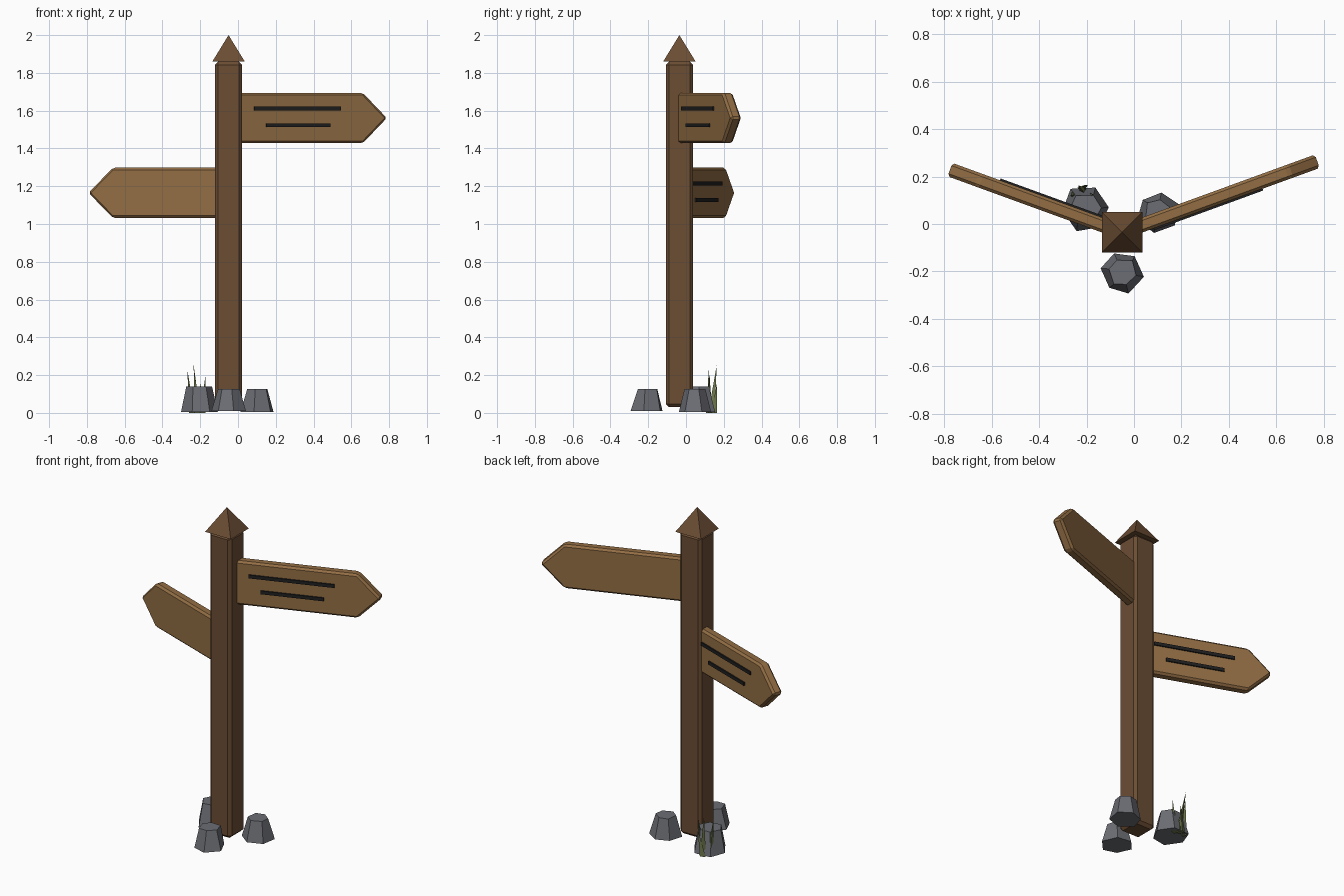
import bpy, bmesh, math, random
from mathutils import Vector, Matrix

if "Cube" in bpy.data.objects:
    bpy.data.objects.remove(bpy.data.objects["Cube"])

random.seed(4)
PX, PY = -0.05, -0.035          # post axis


def material(name, rgb):
    m = bpy.data.materials.new(name)
    m.diffuse_color = (*rgb, 1)
    m.use_nodes = True
    m.node_tree.nodes["Principled BSDF"].inputs["Base Color"].default_value = m.diffuse_color
    return m


POST = material("dark_wood", (0.15, 0.075, 0.034))
SIGN = material("light_wood", (0.29, 0.155, 0.058))
BAR = material("dark_paint", (0.014, 0.014, 0.014))
STONE = material("stone", (0.15, 0.155, 0.175))
GRASS = material("grass", (0.15, 0.18, 0.07))


def make(name, bm, mat, bevel=0):
    bmesh.ops.recalc_face_normals(bm, faces=bm.faces)
    me = bpy.data.meshes.new(name)
    bm.to_mesh(me)
    bm.free()
    me.materials.append(mat)
    ob = bpy.data.objects.new(name, me)
    bpy.context.collection.objects.link(ob)
    if bevel:
        mod = ob.modifiers.new("bevel", 'BEVEL')
        mod.width, mod.segments = bevel, 1
    return ob


def box(name, lo, hi, mat, bevel=0):
    bm = bmesh.new()
    lo, hi = Vector(lo), Vector(hi)
    bmesh.ops.create_cube(bm, size=1, matrix=Matrix.Translation((lo + hi) / 2)
                          @ Matrix.Diagonal((*(hi - lo), 1)))
    return make(name, bm, mat, bevel)


# Post with chamfered edges
box("post", (PX - 0.072, PY - 0.072, 0.03), (PX + 0.072, PY + 0.072, 1.86), POST, 0.017)

# Pyramid cap
bm = bmesh.new()
bmesh.ops.create_cone(bm, cap_ends=True, segments=4, radius1=0.086 * math.sqrt(2), radius2=0,
                      depth=0.14, matrix=Matrix.Translation((PX, PY, 1.93))
                      @ Matrix.Rotation(math.pi / 4, 4, 'Z'))
bmesh.ops.remove_doubles(bm, verts=bm.verts, dist=1e-5)
make("post_cap", bm, POST)


# Arrow boards, rotated about the post axis, with painted bars on one face
def arrow(name, z, degrees, shoulder, tip, bars):
    t, h = 0.03, 0.133
    bm = bmesh.new()
    outline = [(-0.07, -h), (shoulder, -h), (tip, 0), (shoulder, h), (-0.07, h)]
    face = bm.faces.new([bm.verts.new((u, -t, v)) for u, v in outline])
    ext = bmesh.ops.extrude_face_region(bm, geom=[face])
    bmesh.ops.translate(bm, vec=(0, 2 * t, 0),
                        verts=[g for g in ext['geom'] if isinstance(g, bmesh.types.BMVert)])
    parts = [make(name, bm, SIGN, 0.012)]
    for i, (u0, u1, v) in enumerate(bars):
        parts.append(box(f"{name}_bar_{i + 1}", (u0, -t - 0.008, v - 0.01),
                         (u1, -t + 0.004, v + 0.01), BAR))
    for ob in parts:
        ob.location = (PX, PY, z)
        ob.rotation_euler.z = math.radians(degrees)


arrow("upper_sign", 1.561, 20, 0.75, 0.885, [(0.132, 0.62, 0.05), (0.2, 0.56, -0.038)])
arrow("lower_sign", 1.165, 160, 0.645, 0.782, [(0.09, 0.56, 0.05), (0.16, 0.5, -0.038)])

# Six-sided stones around the foot
for i, (x, y, z0, z1, r, turn) in enumerate([(-0.05, -0.204, 0.01, 0.127, 0.09, 20),
                                             (0.1, 0.05, 0.005, 0.127, 0.088, 50),
                                             (-0.205, 0.065, 0.005, 0.14, 0.1, 35)]):
    bm = bmesh.new()
    bmesh.ops.create_cone(bm, cap_ends=True, segments=6, radius1=r, radius2=r * 0.66,
                          depth=z1 - z0, matrix=Matrix.Translation((x, y, (z0 + z1) / 2))
                          @ Matrix.Rotation(math.radians(turn), 4, 'Z'))
    for v in bm.verts:
        v.co += Vector((random.uniform(-1, 1), random.uniform(-1, 1), 0)) * 0.006
    make(f"stone_{i + 1}", bm, STONE)

# Grass blades behind the left stone
for i, (base, tip) in enumerate([((-0.25, 0.125, 0), (-0.268, 0.12, 0.23)),
                                 ((-0.21, 0.135, 0), (-0.235, 0.163, 0.255)),
                                 ((-0.19, 0.12, 0), (-0.172, 0.125, 0.2)),
                                 ((-0.22, 0.15, 0), (-0.195, 0.165, 0.16))]):
    bm = bmesh.new()
    b = Vector(base)
    ring = [bm.verts.new(b + Vector((math.cos(a), math.sin(a), 0)) * 0.019)
            for a in (i + k * math.tau / 3 for k in range(3))]
    top = bm.verts.new(tip)
    bm.faces.new(ring)
    for k in range(3):
        bm.faces.new((ring[k], ring[(k + 1) % 3], top))
    make(f"grass_blade_{i + 1}", bm, GRASS)
